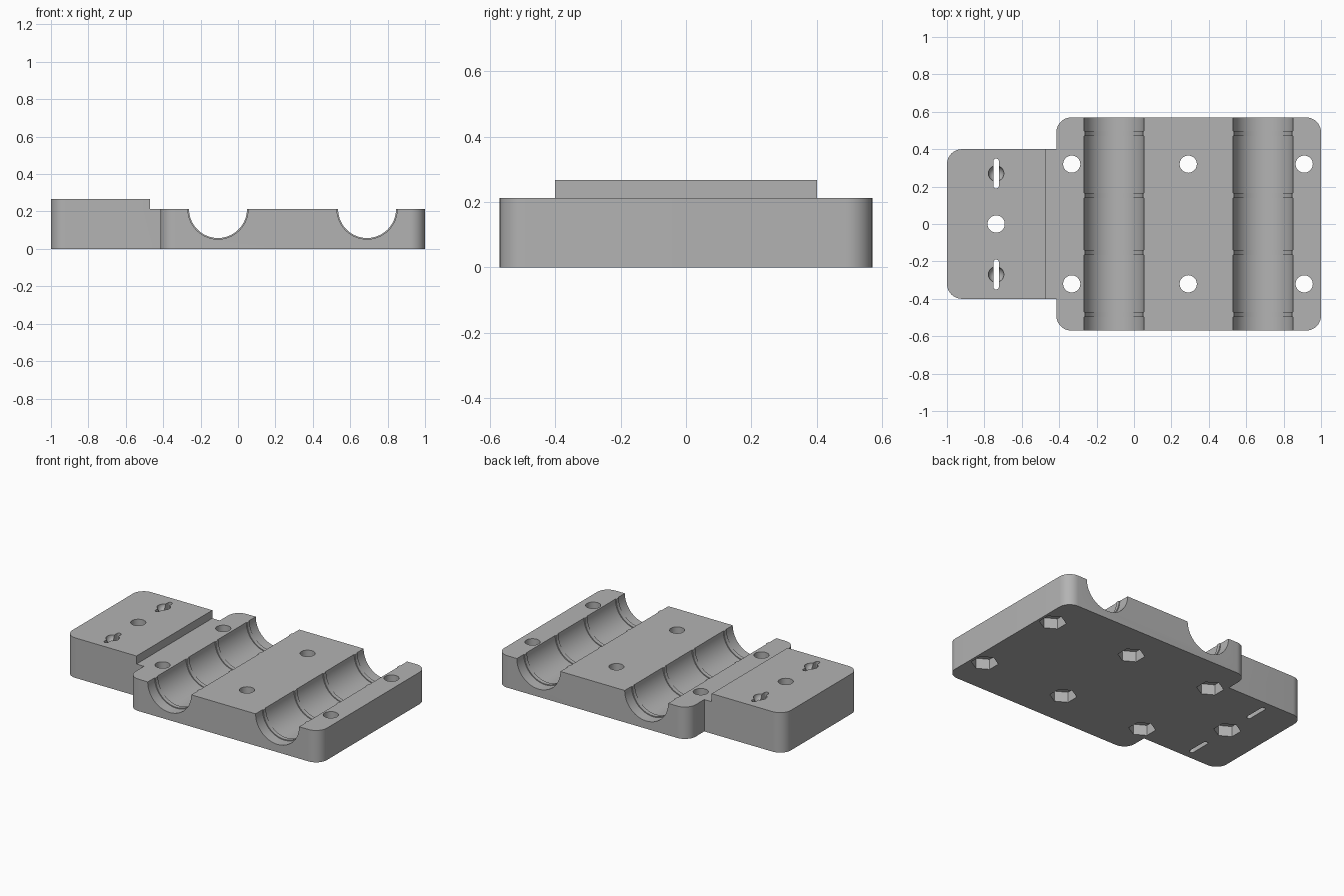
import bpy, bmesh, math

if "Cube" in bpy.data.objects:
    bpy.data.objects.remove(bpy.data.objects["Cube"])

TOP, STEP = 0.267, 0.213      # heights of the raised tab and of the main block

grey = bpy.data.materials.new("plain grey")
grey.diffuse_color = (0.45, 0.45, 0.45, 1)
grey.use_nodes = True
grey.node_tree.nodes["Principled BSDF"].inputs["Base Color"].default_value = grey.diffuse_color


def make(name, bm):
    bmesh.ops.recalc_face_normals(bm, faces=bm.faces)
    me = bpy.data.meshes.new(name)
    bm.to_mesh(me)
    bm.free()
    ob = bpy.data.objects.new(name, me)
    bpy.context.collection.objects.link(ob)
    me.materials.append(grey)
    return ob


def prism(name, pts, z0, z1):
    bm = bmesh.new()
    f = bm.faces.new([bm.verts.new((x, y, z0)) for x, y in pts])
    up = bmesh.ops.extrude_face_region(bm, geom=[f])["geom"]
    bmesh.ops.translate(bm, vec=(0, 0, z1 - z0),
                        verts=[v for v in up if isinstance(v, bmesh.types.BMVert)])
    return make(name, bm)


def arc(x, y, r, a0, a1, n):
    return [(x + r * math.cos(math.radians(a0 + (a1 - a0) * i / n)),
             y + r * math.sin(math.radians(a0 + (a1 - a0) * i / n))) for i in range(n + 1)]


def ring(x, y, r, n, start=0):
    return arc(x, y, r, start, start + 360, n)[:-1]


def cut(cutter):
    m = block.modifiers.new("cut", 'BOOLEAN')
    m.operation, m.solver, m.object = 'DIFFERENCE', 'EXACT', cutter
    bpy.context.view_layer.objects.active = block
    bpy.ops.object.modifier_apply(modifier=m.name)
    bpy.data.objects.remove(cutter)


# Block outline: wide body on the right, narrower tab on the left
R = 0.08
half = (arc(1 - R, 0.57 - R, R, 0, 90, 10) + arc(-0.415 + R, 0.57 - R, R, 90, 180, 10)
        + [(-0.415, 0.4)] + arc(-1 + R, 0.4 - R, R, 90, 180, 10))
block = prism("bearing_block", half + [(x, -y) for x, y in reversed(half)], 0, TOP)

# Lower the body below the tab
cut(prism("step_cutter", [(-0.47, -1), (2, -1), (2, 1), (-0.47, 1)], STEP, 1))

# Two bearing channels with narrow retaining ribs
WIDE, RIB = 0.161, 0.155
side = [(0.7, WIDE), (0.497, WIDE), (0.497, RIB), (0.47, RIB), (0.47, WIDE),
        (0.166, WIDE), (0.166, RIB), (0.139, RIB), (0.139, WIDE)]
profile = side + [(-y, r) for y, r in reversed(side)]
N = 64
for cx in (-0.107, 0.69):
    bm = bmesh.new()
    rows = [[bm.verts.new((cx + r * math.cos(2 * math.pi * (i + 0.5) / N), y,
                           STEP + r * math.sin(2 * math.pi * (i + 0.5) / N)))
             for i in range(N)] for y, r in profile]
    for a, b in zip(rows, rows[1:]):
        for i in range(N):
            j = (i + 1) % N
            bm.faces.new((a[i], a[j], b[j], b[i]))
    bm.faces.new(rows[0])
    bm.faces.new(rows[-1])
    cut(make("channel_cutter", bm))

# Bolt holes with hexagonal nut pockets underneath
bolts = [(x, s * 0.32) for x in (-0.333, 0.29, 0.91) for s in (-1, 1)] + [(-0.737, 0)]
for x, y in bolts:
    cut(prism("bolt_cutter", ring(x, y, 0.046, 32), -0.1, 0.5))
    cut(prism("nut_cutter", ring(x, y, 0.083, 6, 30), -0.1, 0.07))

# Tab slots with a round dimple at the middle of each
for s in (-1, 1):
    x, y = -0.737, s * 0.27
    bm = bmesh.new()
    bmesh.ops.create_uvsphere(bm, u_segments=24, v_segments=13, radius=0.042)
    bmesh.ops.translate(bm, vec=(x, y, TOP), verts=bm.verts)
    cut(make("dimple_cutter", bm))
    slot = arc(x, y + 0.065, 0.015, 0, 180, 8) + arc(x, y - 0.065, 0.015, 180, 360, 8)
    cut(prism("slot_cutter", slot, -0.1, 0.5))

block.select_set(True)
bpy.context.view_layer.objects.active = block
bpy.ops.object.shade_smooth_by_angle(angle=math.radians(30))
